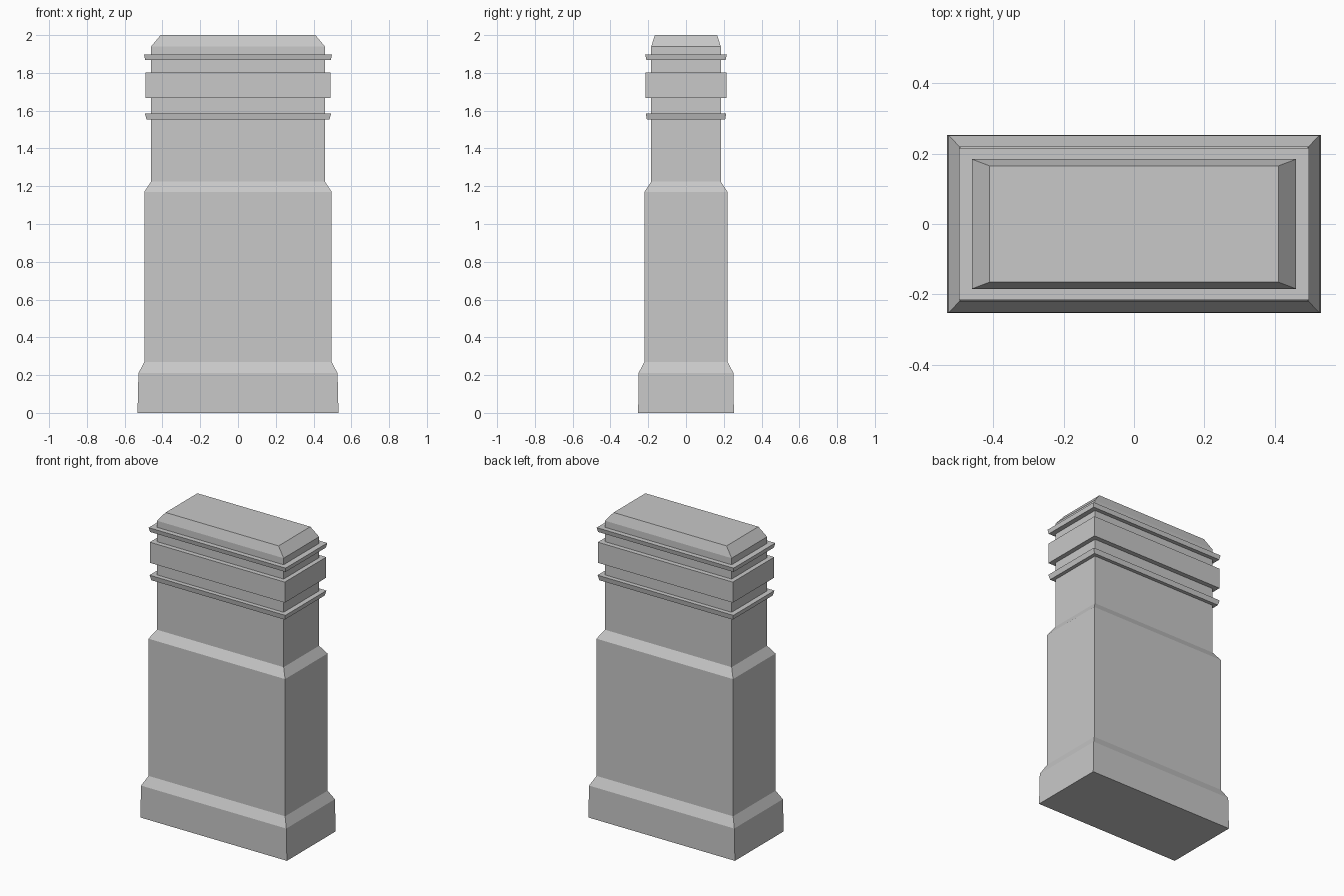
import bpy
import bmesh

cube = bpy.data.objects.get("Cube")
if cube:
    bpy.data.objects.remove(cube, do_unlink=True)

# One plain grey for the whole model
stone = bpy.data.materials.new("grey stone")
stone.use_nodes = True
grey = (0.58, 0.58, 0.58, 1.0)
stone.diffuse_color = grey
stone.node_tree.nodes["Principled BSDF"].inputs["Base Color"].default_value = grey


def stacked_block(name, rings):
    """Closed rectangular solid; each ring is (half width, half depth, height)."""
    bm = bmesh.new()
    loops = [[bm.verts.new((sx * w, sy * d, z))
              for sx, sy in ((-1, -1), (1, -1), (1, 1), (-1, 1))]
             for w, d, z in rings]
    for low, high in zip(loops, loops[1:]):
        for i in range(4):
            j = (i + 1) % 4
            bm.faces.new((low[i], low[j], high[j], high[i]))
    bm.faces.new(loops[0][::-1])
    bm.faces.new(loops[-1])
    mesh = bpy.data.meshes.new(name)
    bm.to_mesh(mesh)
    bm.free()
    mesh.materials.append(stone)
    obj = bpy.data.objects.new(name, mesh)
    bpy.context.collection.objects.link(obj)


# Stepped pillar: plinth, body, shaft and bevelled cap
stacked_block("pillar", [
    (0.532, 0.253, 0.0), (0.527, 0.252, 0.21),
    (0.496, 0.220, 0.27), (0.496, 0.220, 1.17),
    (0.460, 0.184, 1.225), (0.460, 0.184, 1.94),
    (0.410, 0.165, 2.0),
])

# Trim around the shaft
stacked_block("lower_collar", [(0.484, 0.207, 1.552), (0.493, 0.213, 1.585)])
stacked_block("wide_band", [(0.490, 0.215, 1.668), (0.490, 0.215, 1.803)])
stacked_block("upper_collar", [(0.492, 0.210, 1.868), (0.497, 0.216, 1.897)])
